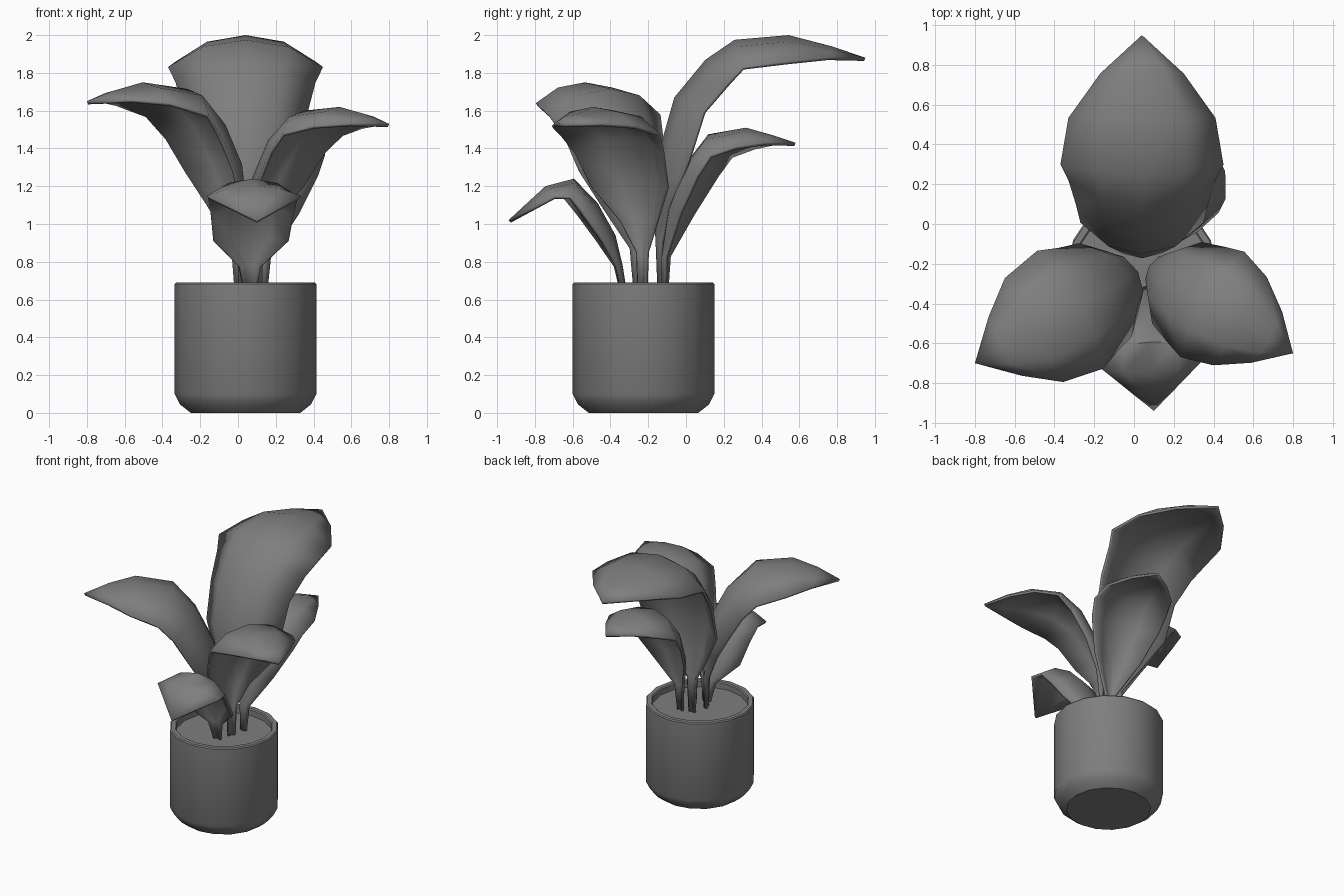
import bpy, bmesh, math
from mathutils import Vector

if "Cube" in bpy.data.objects:
    bpy.data.objects.remove(bpy.data.objects["Cube"], do_unlink=True)

grey = bpy.data.materials.new("plain_grey")
grey.use_nodes = True
colour = (0.21, 0.21, 0.21, 1)
grey.diffuse_color = colour
grey.node_tree.nodes["Principled BSDF"].inputs["Base Color"].default_value = colour


def finish(name, bm, angle):
    mesh = bpy.data.meshes.new(name)
    bm.to_mesh(mesh)
    bm.free()
    obj = bpy.data.objects.new(name, mesh)
    bpy.context.collection.objects.link(obj)
    mesh.materials.append(grey)
    bpy.ops.object.select_all(action="DESELECT")
    obj.select_set(True)
    bpy.context.view_layer.objects.active = obj
    bpy.ops.object.shade_smooth_by_angle(angle=math.radians(angle))
    return obj


def lathe(name, profile, centre, sides=16):
    """Spin a radius/height profile around a vertical axis."""
    bm = bmesh.new()
    verts = [bm.verts.new((r, 0, z)) for r, z in profile]
    edges = [bm.edges.new(pair) for pair in zip(verts, verts[1:])]
    bmesh.ops.spin(bm, geom=verts + edges, axis=(0, 0, 1), cent=(0, 0, 0),
                   angle=math.tau, steps=sides, use_duplicate=False)
    bmesh.ops.remove_doubles(bm, verts=bm.verts, dist=0.0005)
    bmesh.ops.recalc_face_normals(bm, faces=bm.faces)
    bmesh.ops.translate(bm, verts=bm.verts, vec=centre)
    return finish(name, bm, 32)


def leaf(name, base, tip, rows):
    """Arched leaf; each row is (fraction towards tip, height, half width, side droop)."""
    base, tip = Vector(base), Vector(tip)
    length = (tip - base).length
    fwd = (tip - base).normalized()
    side = Vector((fwd.y, -fwd.x, 0))
    rib = [Vector((t * length, z)) for t, z, w, d in rows]
    bm = bmesh.new()
    grid = []
    for i, (t, z, w, d) in enumerate(rows):
        tan = (rib[min(i + 1, len(rib) - 1)] - rib[max(i - 1, 0)]).normalized()
        line = []
        for s, drop in ((-1, 1), (-0.55, 0.25), (0, 0), (0.55, 0.25), (1, 1)):
            r = rib[i].x + tan.y * d * drop
            h = rib[i].y - tan.x * d * drop
            xy = base + fwd * r
            line.append(bm.verts.new(Vector((xy.x, xy.y, h)) + side * w * s))
        grid.append(line)
    for a, b in zip(grid, grid[1:]):
        for j in range(4):
            bm.faces.new((a[j], a[j + 1], b[j + 1], b[j]))
    bmesh.ops.remove_doubles(bm, verts=bm.verts, dist=0.0005)
    obj = finish(name, bm, 50)
    solid = obj.modifiers.new("thickness", "SOLIDIFY")
    solid.thickness = 0.018
    solid.offset = -1


# Pot with rounded foot and recessed soil
centre = (0.04, -0.225, 0)
lathe("pot", [(0, 0), (0.29, 0), (0.347, 0.045), (0.375, 0.1), (0.375, 0.682),
              (0.368, 0.69), (0.337, 0.69), (0.33, 0.682), (0.33, 0.6)], centre)
lathe("soil", [(0, 0.64), (0.332, 0.64)], centre)

# Leaves, each with its stem
leaf("back_leaf", (0.04, -0.15), (0.04, 0.95), [
    (0, 0.62, 0.03, 0.02), (-0.01, 0.9, 0.045, 0.03), (-0.02, 1.1, 0.17, 0.09),
    (0, 1.36, 0.31, 0.16), (0.08, 1.67, 0.33, 0.17), (0.23, 1.87, 0.37, 0.17),
    (0.37, 1.975, 0.41, 0.15), (0.63, 2.0, 0.37, 0.14), (0.84, 1.94, 0.21, 0.06),
    (1, 1.88, 0, 0)])
leaf("back_left_leaf", (0.12, -0.13), (0.27, 0.58), [
    (0, 0.62, 0.03, 0.02), (0, 0.83, 0.05, 0.03), (0.05, 1.08, 0.18, 0.1),
    (0.18, 1.32, 0.26, 0.13), (0.35, 1.475, 0.28, 0.13), (0.63, 1.51, 0.25, 0.1),
    (0.83, 1.47, 0.14, 0.04), (1, 1.43, 0, 0)])
leaf("left_leaf", (0.09, -0.22), (0.8, -0.65), [
    (0, 0.62, 0.03, 0.02), (0, 0.85, 0.04, 0.02), (-0.02, 1.02, 0.12, 0.07),
    (0.03, 1.24, 0.24, 0.13), (0.18, 1.47, 0.28, 0.14), (0.37, 1.6, 0.31, 0.13),
    (0.63, 1.62, 0.26, 0.1), (0.83, 1.58, 0.15, 0.05), (1, 1.53, 0, 0)])
leaf("right_leaf", (0.02, -0.24), (-0.8, -0.7), [
    (0, 0.62, 0.03, 0.02), (0, 0.87, 0.05, 0.03), (0, 1.1, 0.18, 0.1),
    (0.05, 1.33, 0.27, 0.15), (0.17, 1.55, 0.3, 0.16), (0.35, 1.715, 0.34, 0.15),
    (0.64, 1.75, 0.3, 0.11), (0.83, 1.705, 0.17, 0.05), (1, 1.65, 0, 0)])
leaf("front_leaf", (0.06, -0.31), (0.1, -0.94), [
    (0, 0.62, 0.03, 0.02), (0.04, 0.78, 0.06, 0.03), (0.1, 0.94, 0.2, 0.08),
    (0.25, 1.11, 0.22, 0.1), (0.45, 1.24, 0.24, 0.1), (0.69, 1.2, 0.25, 0.06),
    (1, 1.02, 0, 0)])
